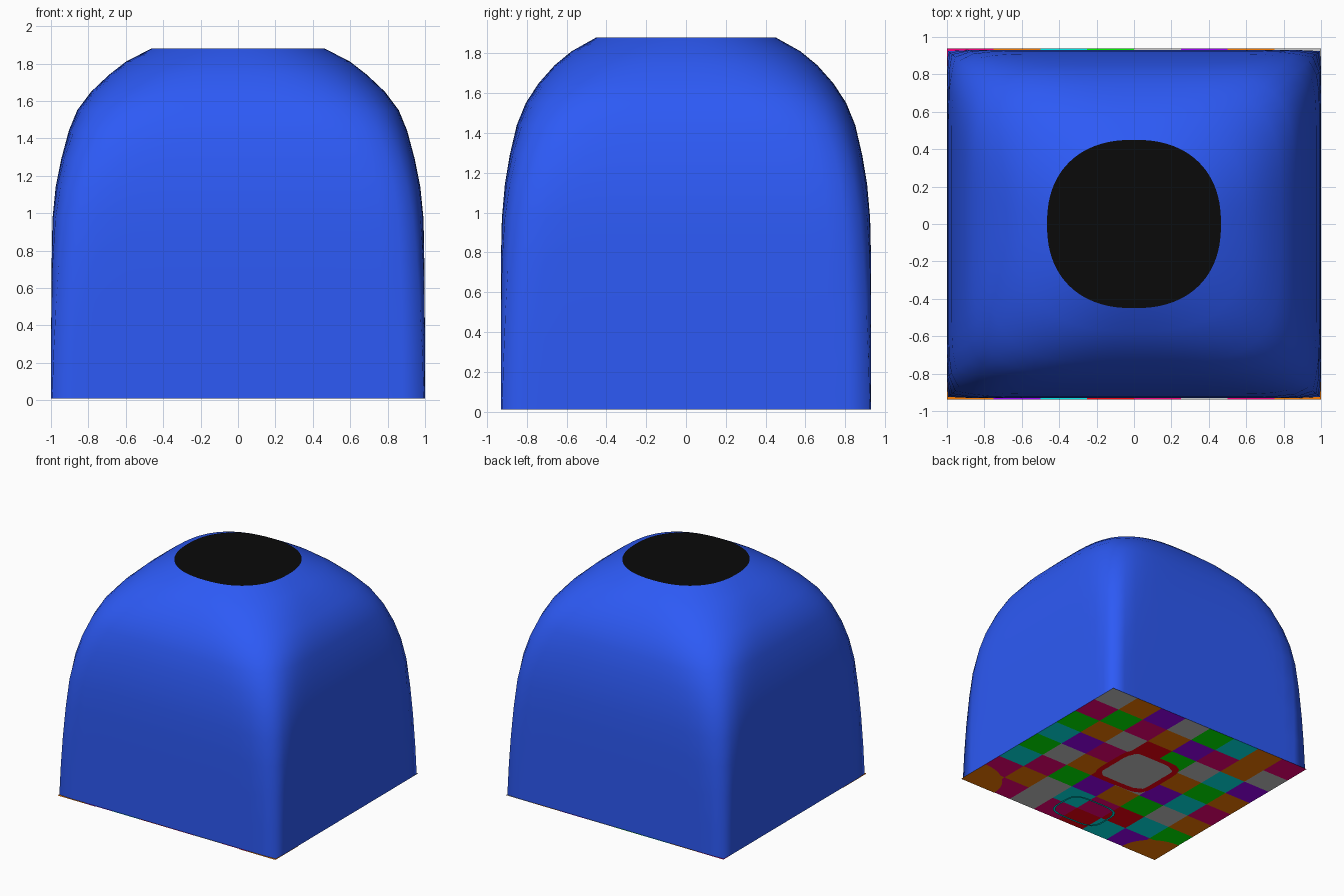
import bpy, math

if "Cube" in bpy.data.objects:
    bpy.data.objects.remove(bpy.data.objects["Cube"])


def material(name, color):
    m = bpy.data.materials.new(name)
    m.diffuse_color = (*color, 1)
    m.use_nodes = True
    m.node_tree.nodes["Principled BSDF"].inputs["Base Color"].default_value = m.diffuse_color
    return m


def make(name, verts, faces, mats, ids=None):
    me = bpy.data.meshes.new(name)
    me.from_pydata(verts, [], faces)
    for m in mats:
        me.materials.append(m)
    if ids:
        me.polygons.foreach_set("material_index", ids)
    ob = bpy.data.objects.new(name, me)
    bpy.context.collection.objects.link(ob)
    return ob


def squircle(wx, wy, n, count, cx=0, cy=0, z=0):
    """Superellipse loop: n = 2 is an ellipse, large n is a rectangle."""
    pts = []
    for k in range(count):
        a = 2 * math.pi * k / count
        c, s = math.cos(a), math.sin(a)
        big = max(abs(c), abs(s))
        r = 1 / (big * (abs(c / big) ** n + abs(s / big) ** n) ** (1 / n))
        pts.append((cx + wx * r * c, cy + wy * r * s, z))
    return pts


blue = material("blue", (0.026, 0.102, 0.92))
black = material("black", (0.003, 0.003, 0.003))
palette = {
    "W": material("white", (0.8, 0.8, 0.8)),
    "O": material("orange", (1.0, 0.21, 0.0)),
    "M": material("crimson", (1.0, 0.0, 0.21)),
    "G": material("green", (0.0, 1.0, 0.0)),
    "T": material("teal", (0.0, 0.9, 0.9)),
    "P": material("purple", (0.36, 0.0, 1.0)),
    "R": material("red", (1.0, 0.0, 0.005)),
}

# Dome shell: square foot blending into a round top (half x, half y, z, squareness)
profile = [
    (1.00, 0.93, 0.01, 120), (1.00, 0.93, 0.25, 50), (0.998, 0.93, 0.5, 28),
    (0.996, 0.93, 0.75, 17), (0.992, 0.925, 0.97, 12), (0.975, 0.91, 1.14, 9.5),
    (0.945, 0.885, 1.29, 7.8), (0.905, 0.85, 1.44, 6), (0.86, 0.805, 1.55, 4.9),
    (0.785, 0.74, 1.65, 4.0), (0.69, 0.66, 1.74, 3.3), (0.60, 0.575, 1.81, 2.8),
    (0.465, 0.45, 1.88, 2.3),
]
N = 96
verts, faces = [], []
for wx, wy, z, n in profile:
    verts += squircle(wx, wy, n, N, z=z)
for r in range(len(profile) - 1):
    for k in range(N):
        a, b = r * N + k, r * N + (k + 1) % N
        faces.append((a, b, b + N, a + N))
dome = make("dome_shell", verts, faces, [blue])
dome.data.shade_smooth()

# Flat black top cap
make("top_cap", squircle(0.465, 0.45, 2.3, N, z=1.88), [tuple(range(N))], [black])

# Coloured floor tiles, rows run from back to front, columns from right to left
rows = ["WOPWGTOM", "MGMOPMOW", "GOWRGWTP", "TPMWWOGO",
        "GWORWPTM", "TMGPOGWO", "MOWTMRTG", "OMWMRTPO"]
keys = list(palette)
verts, faces, ids = [], [], []
hy = 0.937
sx, sy = 2 / 8, hy / 4
for j, row in enumerate(rows):
    for i, key in enumerate(row):
        x, y, b = 1 - i * sx, hy - j * sy, len(verts)
        verts += [(x, y, 0.01), (x - sx, y, 0.01), (x - sx, y - sy, 0.01), (x, y - sy, 0.01)]
        faces.append((b + 3, b + 2, b + 1, b))
        ids.append(keys.index(key))
floor = make("floor_tiles", verts, faces, list(palette.values()), ids)
if floor.data.polygons[0].normal.z > 0:
    floor.data.flip_normals()


# Downward-facing patches and rings lying under the floor
def patch(name, loop, mat):
    make(name, loop, [tuple(range(len(loop)))[::-1]], [mat])


def ring(name, cx, cy, wx, wy, t, n, z, mat, count=32):
    v = squircle(wx, wy, n, count, cx, cy, z) + squircle(wx - t, wy - t, n, count, cx, cy, z)
    f = [(k, k + count, (k + 1) % count + count, (k + 1) % count) for k in range(count)]
    make(name, v, f, [mat])


patch("centre_plate", squircle(0.22, 0.225, 8, 40, 0.01, 0.05, 0.006), palette["W"])
ring("centre_border", 0.01, 0.05, 0.27, 0.275, 0.052, 5, 0.006, palette["R"])
ring("front_outline", -0.065, -0.695, 0.235, 0.175, 0.018, 4, 0.0, palette["T"])

# Rounded corner patches at the front
for side, label in ((1, "right"), (-1, "left")):
    arc = [(side, -hy, 0.007)]
    for k in range(13):
        a = math.pi / 2 * k / 12
        arc.append((side * (1 - 0.34 * math.cos(a)), -hy + 0.3 * math.sin(a), 0.007))
    patch("corner_patch_" + label, arc if side < 0 else arc[:1] + arc[:0:-1], palette["O"])
